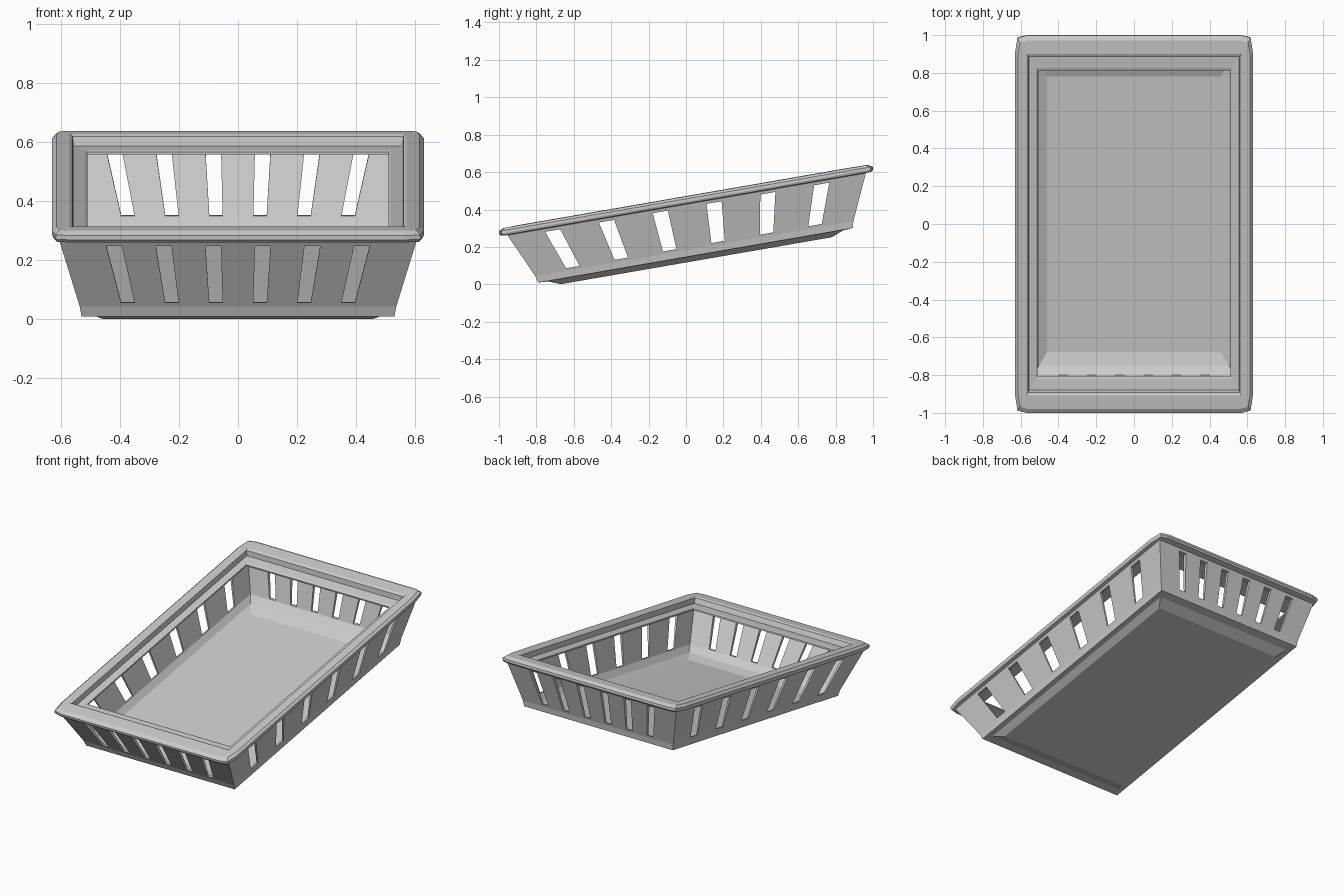
import bpy, bmesh
from mathutils import Matrix

if "Cube" in bpy.data.objects:
    bpy.data.objects.remove(bpy.data.objects["Cube"])

RATIO = 1.61          # length / width of every ring
TILT = 0.1715         # whole tray leans up towards the back
OFFSET = 0.0765


def make_object(name, bm):
    bmesh.ops.remove_doubles(bm, verts=bm.verts[:], dist=1e-5)
    bmesh.ops.recalc_face_normals(bm, faces=bm.faces[:])
    me = bpy.data.meshes.new(name)
    bm.to_mesh(me)
    bm.free()
    ob = bpy.data.objects.new(name, me)
    bpy.context.collection.objects.link(ob)
    return ob


def ring(bm, a, w, c, cut):
    """Rectangular ring of half width a at height w, corners cut by c."""
    b = a * RATIO
    corner = [(a, b - 1.5 * c), (a - 0.2 * c, b - 0.2 * c), (a - c, b)] if cut else [(a, b)]
    pts = []
    for sx, sy in ((1, 1), (-1, 1), (-1, -1), (1, -1)):
        q = [(sx * x, sy * y) for x, y in corner]
        pts += q if sx * sy > 0 else q[::-1]
    return [bm.verts.new((x, y, w)) for x, y in pts]


def loft(name, profile, closed, cut):
    bm = bmesh.new()
    rings = [ring(bm, a, w, c, cut) for a, w, c in profile]
    pairs = list(zip(rings, rings[1:]))
    if closed:
        pairs.append((rings[-1], rings[0]))
    else:
        bm.faces.new(rings[0])
        bm.faces.new(rings[-1])
    for r, s in pairs:
        n = len(r)
        for i in range(n):
            j = (i + 1) % n
            bm.faces.new((r[i], r[j], s[j], s[i]))
    return make_object(name, bm)


def slot_cutter(name, along_x, low, high, w_low, w_high):
    """Six tapered bars that fan outwards, running through both opposite walls."""
    bm = bmesh.new()
    for i in range(6):
        k = (i - 2.5) / 2.5
        v = []
        for end in (-1.3, 1.3):
            for z, centre, wid in ((0.194, low, w_low), (0.405, high, w_high)):
                for s in (-1, 1):
                    p = k * centre + s * wid / 2
                    v.append(bm.verts.new((end, p, z) if along_x else (p, end, z)))
        for f in ((0, 1, 3, 2), (4, 5, 7, 6), (0, 1, 5, 4),
                  (2, 3, 7, 6), (0, 2, 6, 4), (1, 3, 7, 5)):
            bm.faces.new([v[n] for n in f])
    ob = make_object(name, bm)
    ob.hide_render = True
    return ob


# Thin flared basket with raised foot and chamfered floor
basket = loft("basket", [
    (.457, .115, 0), (.497, .141, 0), (.53, .144, 0), (.536, .18, 0),
    (.605, .425, 0), (.59, .425, 0), (.530, .19, 0), (.503, .155, 0),
    (.46, .135, 0)], False, False)

# Slots in the side and end walls
cutters = [slot_cutter("side_slots", True, .657, .73, .073, .082),
           slot_cutter("end_slots", False, .373, .42, .045, .053)]
bpy.context.view_layer.objects.active = basket
for c in cutters:
    m = basket.modifiers.new(c.name, 'BOOLEAN')
    m.operation = 'DIFFERENCE'
    m.solver = 'EXACT'
    m.object = c
    bpy.ops.object.modifier_apply(modifier=m.name)
for c in cutters:
    bpy.data.objects.remove(c)

# Rim with cut outer corners and a stepped inner ledge
rim = loft("rim", [
    (.59, .412, 0), (.605, .422, .01), (.625, .425, .06), (.63, .435, .065),
    (.63, .450, .065), (.615, .463, .055), (.57, .465, 0), (.56, .459, 0),
    (.555, .427, 0), (.518, .424, 0), (.51, .420, 0), (.51, .410, 0)], True, True)

# Lean the tray
for ob in (basket, rim):
    ob.data.transform(Matrix.Rotation(TILT, 4, 'X') @ Matrix.Translation((0, OFFSET, 0)))
